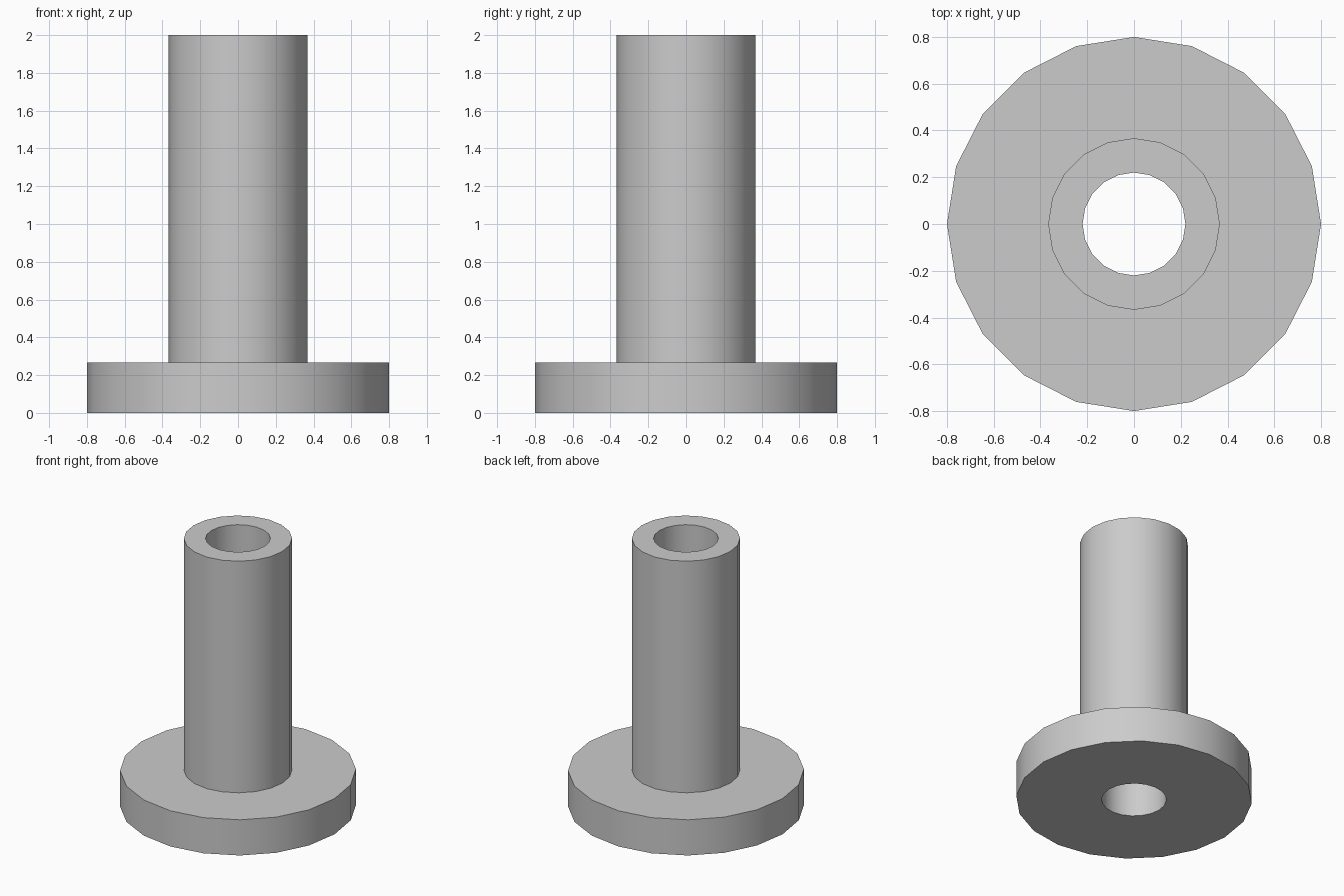
import bpy
import bmesh
from math import cos, sin, tau, radians

if "Cube" in bpy.data.objects:
    bpy.data.objects.remove(bpy.data.objects["Cube"], do_unlink=True)

SIDES = 20
BORE, TUBE, FLANGE = 0.22, 0.367, 0.8
FLANGE_TOP, HEIGHT = 0.267, 2.0

# Plain grey material
grey = bpy.data.materials.new("grey")
grey.use_nodes = True
colour = (0.6, 0.6, 0.6, 1)
grey.diffuse_color = colour
grey.node_tree.nodes["Principled BSDF"].inputs["Base Color"].default_value = colour


def lathe(name, profile):
    """Sweep a closed (radius, height) profile around z."""
    bm = bmesh.new()
    rings = [[bm.verts.new((r * cos(tau * i / SIDES), r * sin(tau * i / SIDES), z))
              for i in range(SIDES)] for r, z in profile]
    for a, b in zip(rings, rings[1:] + rings[:1]):
        for i in range(SIDES):
            j = (i + 1) % SIDES
            bm.faces.new((a[i], a[j], b[j], b[i]))
    bmesh.ops.recalc_face_normals(bm, faces=bm.faces)
    mesh = bpy.data.meshes.new(name)
    bm.to_mesh(mesh)
    bm.free()
    mesh.materials.append(grey)
    obj = bpy.data.objects.new(name, mesh)
    bpy.context.collection.objects.link(obj)
    bpy.ops.object.select_all(action="DESELECT")
    obj.select_set(True)
    bpy.context.view_layer.objects.active = obj
    bpy.ops.object.shade_smooth_by_angle(angle=radians(30))


# Hollow tube with a wide base flange, bored right through
lathe("flanged_bushing", [
    (BORE, 0), (FLANGE, 0), (FLANGE, FLANGE_TOP),
    (TUBE, FLANGE_TOP), (TUBE, HEIGHT), (BORE, HEIGHT),
])
